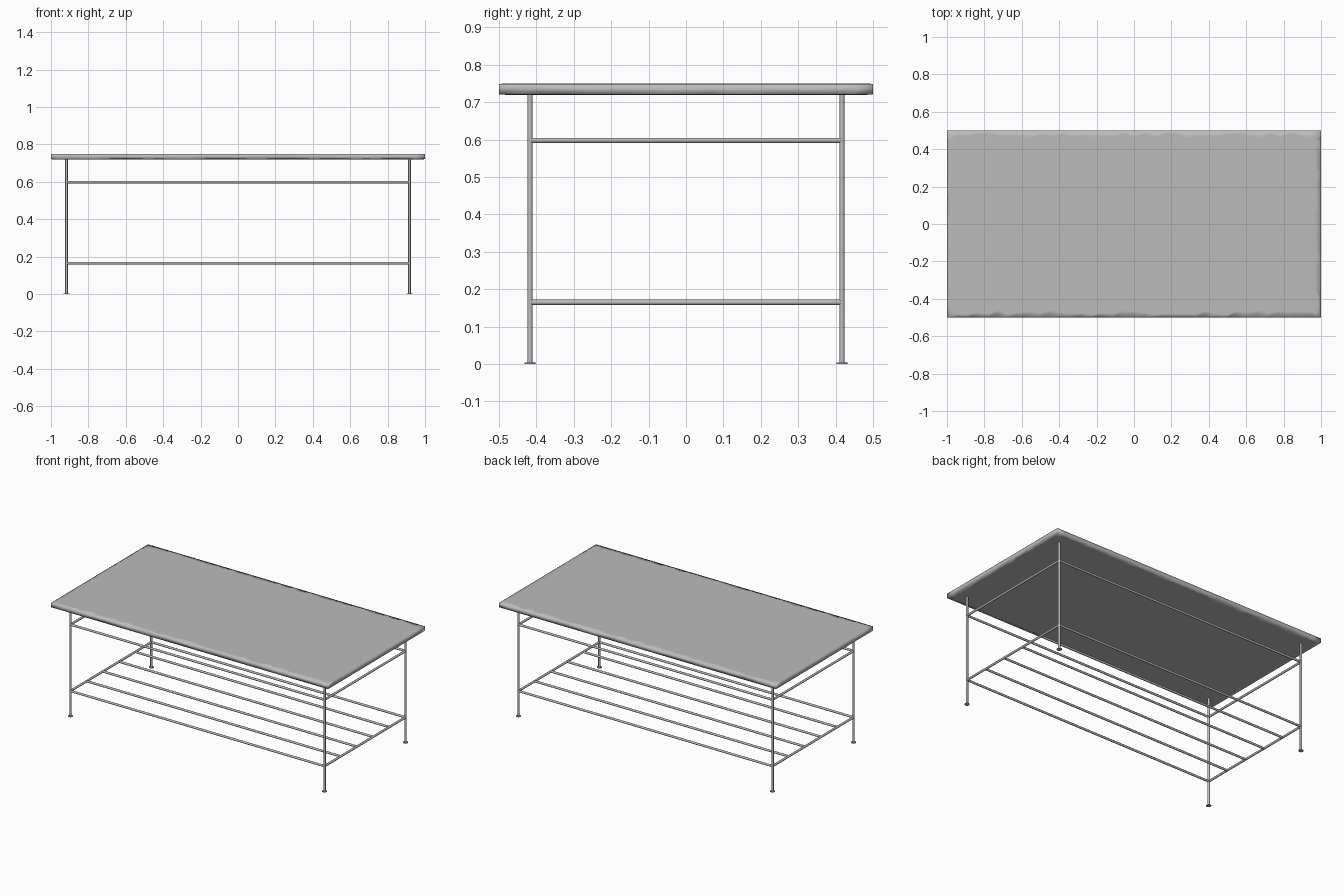
import bpy, bmesh, random
from mathutils import Vector

random.seed(4)
cube = bpy.data.objects.get("Cube")
if cube:
    bpy.data.objects.remove(cube)

grey = bpy.data.materials.new("warm_grey")
grey.use_nodes = True
colour = (0.5, 0.5, 0.5, 1)
grey.diffuse_color = colour
grey.node_tree.nodes["Principled BSDF"].inputs["Base Color"].default_value = colour

LEG_X, LEG_Y = 0.917, 0.417
UNDERSIDE, TOP = 0.72, 0.75
ROD = 0.007


def rod(name, start, end, radius=ROD, sides=16):
    """Round bar between two points."""
    a, b = Vector(start), Vector(end)
    bpy.ops.mesh.primitive_cylinder_add(vertices=sides, radius=radius,
                                        depth=(b - a).length, location=(a + b) / 2)
    ob = bpy.context.object
    ob.name = name
    ob.rotation_euler = (b - a).to_track_quat('Z', 'Y').to_euler()
    ob.data.materials.append(grey)
    bpy.ops.object.shade_smooth_by_angle()


# Slab top with softly shaded, slightly hand-worn edges
def rim(nx=36, ny=18):
    pts = [(-1 + 2 * i / nx, -0.5) for i in range(nx)]
    pts += [(1, -0.5 + i / ny) for i in range(ny)]
    return pts + [(-x, -y) for x, y in pts]


bm = bmesh.new()
outline = rim()


def ring(z, worn):
    verts = []
    for x, y in outline:
        inset = random.uniform(0.015, 0.04) if worn else 0
        lx, ly = 1 - inset, 0.5 - inset
        verts.append(bm.verts.new((max(-lx, min(lx, x)), max(-ly, min(ly, y)), z)))
    return verts


rings = [ring(UNDERSIDE, True), ring(UNDERSIDE + 0.001, False),
         ring(TOP - 0.001, False), ring(TOP, True)]
n = len(outline)
for low, high in zip(rings, rings[1:]):
    for i in range(n):
        j = (i + 1) % n
        bm.faces.new((low[i], low[j], high[j], high[i]))
bm.faces.new(rings[0][::-1])
bm.faces.new(rings[-1])
for f in bm.faces:
    f.smooth = True
bmesh.ops.recalc_face_normals(bm, faces=bm.faces)
mesh = bpy.data.meshes.new("table_top")
bm.to_mesh(mesh)
bm.free()
mesh.materials.append(grey)
table_top = bpy.data.objects.new("table_top", mesh)
bpy.context.collection.objects.link(table_top)
weighted = table_top.modifiers.new("flat_centre", 'WEIGHTED_NORMAL')
weighted.weight = 50

# Legs with round feet
for sx, side in ((-1, "right"), (1, "left")):
    for sy, end in ((-1, "front"), (1, "back")):
        x, y = sx * LEG_X, sy * LEG_Y
        rod(f"{end}_{side}_leg", (x, y, 0), (x, y, UNDERSIDE + 0.005))
        rod(f"{end}_{side}_foot", (x, y, 0), (x, y, 0.004), radius=0.015, sides=24)

# Upper and lower rail frames
for level, z in (("upper", 0.598), ("lower", 0.165)):
    for s, end, side in ((-1, "front", "right"), (1, "back", "left")):
        rod(f"{level}_{end}_rail", (-LEG_X, s * LEG_Y, z), (LEG_X, s * LEG_Y, z))
        rod(f"{level}_{side}_rail", (s * LEG_X, -LEG_Y, z), (s * LEG_X, LEG_Y, z))

# Shelf slats, evenly spaced between the lower long rails
for i in range(1, 5):
    y = -LEG_Y + 2 * LEG_Y * i / 5
    rod(f"shelf_slat_{i}", (-LEG_X, y, 0.165), (LEG_X, y, 0.165))
